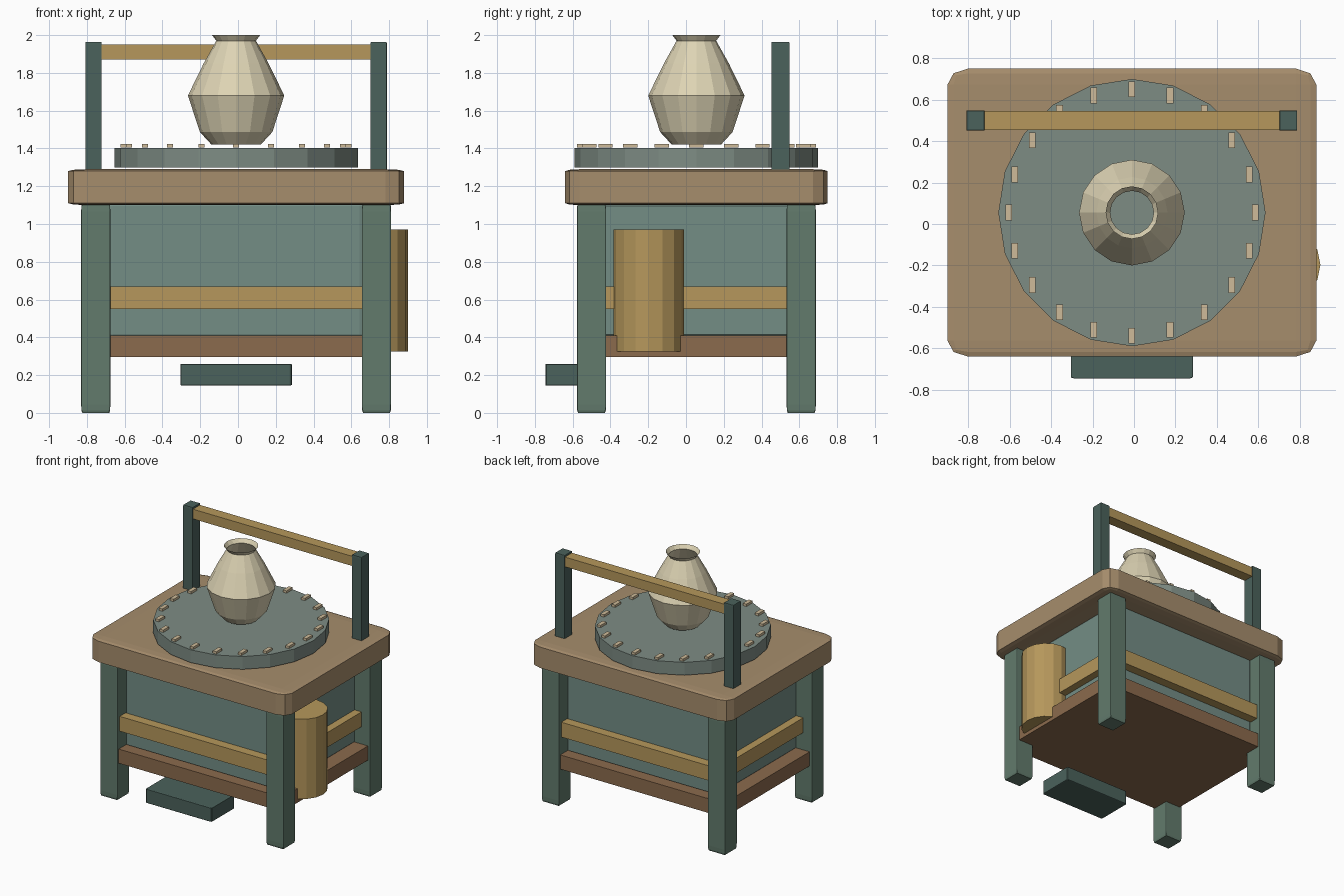
import bpy, bmesh
from math import cos, sin, pi

if "Cube" in bpy.data.objects:
    bpy.data.objects.remove(bpy.data.objects["Cube"])

CX, CY = -0.01, 0.055   # centre of the table


def mat(name, r, g, b):
    m = bpy.data.materials.new(name)
    m.diffuse_color = [(c / 255) ** 2.2 for c in (r, g, b)] + [1]
    m.use_nodes = True
    m.node_tree.nodes["Principled BSDF"].inputs["Base Color"].default_value = m.diffuse_color
    return m


OAK = mat("oak", 165, 140, 108)
GREEN = mat("green_paint", 98, 122, 108)
PANEL = mat("panel_paint", 115, 140, 132)
DARK = mat("dark_paint", 76, 98, 92)
HONEY = mat("honey_wood", 180, 150, 92)
BROWN = mat("brown_wood", 138, 106, 78)
STONE = mat("stone", 125, 139, 131)
CLAY = mat("clay", 220, 210, 178)
PEG = mat("peg", 205, 186, 152)


def finish(bm, name, material):
    me = bpy.data.meshes.new(name)
    bm.to_mesh(me)
    bm.free()
    me.materials.append(material)
    ob = bpy.data.objects.new(name, me)
    bpy.context.collection.objects.link(ob)
    return ob


def box(name, material, x, y, z, bevel=0.0):
    """Box from (min, max) ranges; bevel is a fraction of each side."""
    bm = bmesh.new()
    bmesh.ops.create_cube(bm, size=1)
    if bevel:
        bmesh.ops.bevel(bm, geom=bm.edges[:], offset=bevel, segments=2,
                        profile=0.5, affect='EDGES')
    bmesh.ops.scale(bm, vec=(x[1] - x[0], y[1] - y[0], z[1] - z[0]), verts=bm.verts)
    bmesh.ops.translate(bm, vec=(sum(x) / 2, sum(y) / 2, sum(z) / 2), verts=bm.verts)
    return finish(bm, name, material)


def around(c, h):
    return (c - h, c + h)


def lathe(name, material, x, y, profile, sides, capped=True):
    """Flat-sided turned shape from (radius, z) points, bottom to top."""
    bm = bmesh.new()
    rings = [[bm.verts.new((x + r * cos(2 * pi * i / sides),
                            y + r * sin(2 * pi * i / sides), z))
              for i in range(sides)] for r, z in profile]
    for a, b in zip(rings, rings[1:]):
        for i in range(sides):
            j = (i + 1) % sides
            bm.faces.new((a[i], a[j], b[j], b[i]))
    if capped:
        bm.faces.new(rings[0][::-1])
        bm.faces.new(rings[-1])
    return finish(bm, name, material)


# Table: top, body panel, shelf
box("table_top", OAK, around(CX, 0.89), around(CY, 0.695), (1.10, 1.29), 0.055)
box("body_panel", PANEL, around(CX, 0.68), around(CY, 0.52), (0.40, 1.11), 0.02)
box("lower_shelf", BROWN, around(CX, 0.80), around(CY, 0.615), (0.295, 0.41))

# Legs and side rails, mirrored
for sx, side in ((-1, "left"), (1, "right")):
    for sy, end in ((-1, "front"), (1, "back")):
        box(f"{end}_{side}_leg", GREEN, around(CX + sx * 0.743, 0.0775),
            around(CY + sy * 0.555, 0.0775), (0, 1.11), 0.04)
    box(f"{side}_rail", HONEY, around(CX + sx * 0.71, 0.033),
        around(CY, 0.55), (0.55, 0.67))
for sy, end in ((-1, "front"), (1, "back")):
    box(f"{end}_rail", HONEY, around(CX, 0.72),
        around(CY + sy * 0.565, 0.038), (0.55, 0.67))

# Foot pedal and side barrel
box("foot_pedal", DARK, around(CX, 0.295), (-0.745, -0.45), (0.145, 0.26), 0.025)
lathe("side_barrel", HONEY, 0.713, -0.197, [(0.187, 0.325), (0.187, 0.97)], 16)

# Turning wheel with pegs around the rim
lathe("wheel", STONE, CX, CY, [(0.645, 1.298), (0.645, 1.402)], 20)
for i in range(20):
    a = 2 * pi * i / 20
    box(f"wheel_peg_{i + 1}", PEG, around(CX + 0.595 * cos(a), 0.016),
        around(CY + 0.595 * sin(a), 0.038), (1.405, 1.424))

# Open pot
lathe("pot", CLAY, CX, CY, [(0.13, 1.42), (0.192, 1.487), (0.255, 1.68),
                            (0.172, 1.85), (0.105, 1.97), (0.127, 2.0)], 16, False)

# Back frame
for sx, side in ((-1, "left"), (1, "right")):
    box(f"{side}_post", DARK, around(CX + sx * 0.755, 0.043),
        around(0.5, 0.048), (1.28, 1.963), 0.02)
box("cross_bar", HONEY, around(CX, 0.74), around(0.5, 0.045), (1.872, 1.95))
